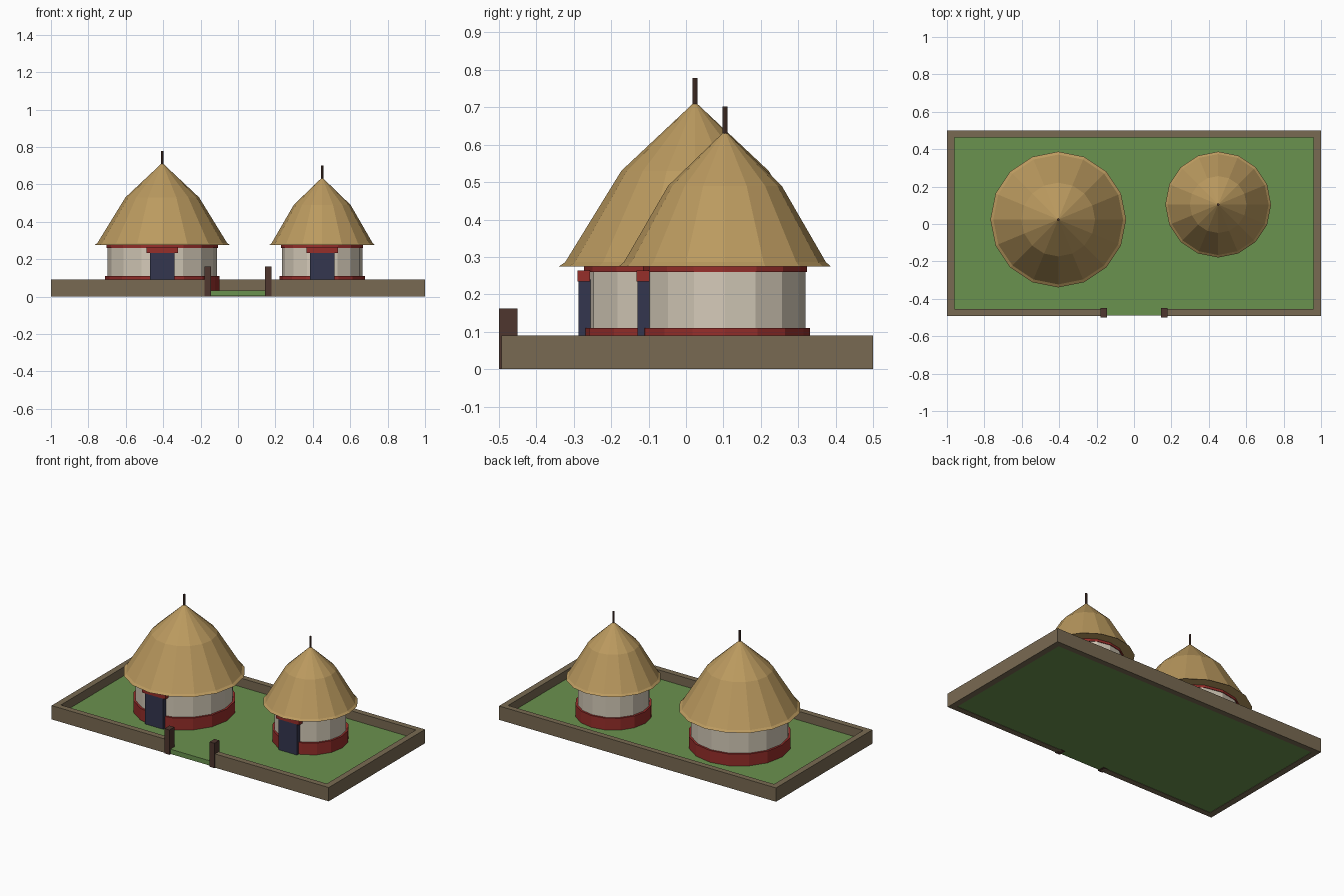
import bpy, bmesh, math

if "Cube" in bpy.data.objects:
    bpy.data.objects.remove(bpy.data.objects["Cube"])


def srgb(r, g, b):
    def f(c):
        c /= 255
        return c / 12.92 if c <= 0.04045 else ((c + 0.055) / 1.055) ** 2.4
    return (f(r), f(g), f(b), 1)


def material(name, *rgb):
    m = bpy.data.materials.new(name)
    m.diffuse_color = srgb(*rgb)
    m.use_nodes = True
    m.node_tree.nodes["Principled BSDF"].inputs["Base Color"].default_value = m.diffuse_color
    return m


THATCH = material("thatch", 187, 154, 95)
PLASTER = material("plaster", 212, 202, 184)
RED = material("red_paint", 150, 46, 42)
DOOR = material("dark_blue", 52, 54, 78)
EARTH = material("earth_wall", 121, 106, 82)
GRASS = material("grass", 106, 146, 78)
WOOD = material("dark_wood", 78, 54, 46)


def finish(name, bm, mat):
    bmesh.ops.recalc_face_normals(bm, faces=bm.faces[:])
    me = bpy.data.meshes.new(name)
    bm.to_mesh(me)
    bm.free()
    me.materials.append(mat)
    ob = bpy.data.objects.new(name, me)
    bpy.context.collection.objects.link(ob)
    return ob


def box(name, x, y, z, mat):
    """Box from (min, max) pairs."""
    bm = bmesh.new()
    bmesh.ops.create_cube(bm, size=1)
    for v in bm.verts:
        v.co = [p[0] + (c + 0.5) * (p[1] - p[0]) for p, c in zip((x, y, z), v.co)]
    return finish(name, bm, mat)


def lathe(name, cx, cy, profile, mat, sides=16):
    """Closed faceted solid from (radius, z) rings; a zero radius is a tip."""
    bm = bmesh.new()
    rings = []
    for r, z in profile:
        n = 1 if r == 0 else sides
        rings.append([bm.verts.new((cx + r * math.cos(2 * math.pi * i / sides),
                                    cy + r * math.sin(2 * math.pi * i / sides), z))
                      for i in range(n)])
    for a, b in zip(rings, rings[1:]):
        for i in range(sides):
            j = (i + 1) % sides
            if len(b) == 1:
                bm.faces.new((a[i], a[j], b[0]))
            else:
                bm.faces.new((a[i], a[j], b[j], b[i]))
    for ring in (rings[0], rings[-1]):
        if len(ring) > 1:
            bm.faces.new(ring)
    return finish(name, bm, mat)


FLOOR = 0.033

# Yard and boundary walls
box("grass_yard", (-0.97, 0.97), (-0.49, 0.48), (0.002, FLOOR), GRASS)
box("back_wall", (-0.96, 0.96), (0.463, 0.5), (0, 0.09), EARTH)
for side, s in (("left", -1), ("right", 1)):
    box(side + "_wall", sorted((s * 0.96, s)), (-0.493, 0.5), (0, 0.09), EARTH)
    box(side + "_front_wall", sorted((s * 0.16, s * 0.96)), (-0.493, -0.455), (0, 0.09), EARTH)
    box(side + "_gate_post", sorted((s * 0.145, s * 0.18)), (-0.5, -0.45), (0, 0.162), WOOD)


def hut(tag, cx, cy, r, base_r, roof, pole_top):
    lathe(tag + "_wall", cx, cy, [(r, FLOOR), (r, 0.278)], PLASTER)
    lathe(tag + "_base_band", cx, cy, [(base_r, FLOOR), (base_r, 0.11)], RED)
    lathe(tag + "_top_band", cx, cy, [(r + 0.004, 0.26), (r + 0.004, 0.279)], RED)
    lathe(tag + "_thatched_roof", cx, cy, roof, THATCH)
    peak = roof[-1][1]
    lathe(tag + "_roof_pole", cx, cy, [(0.007, peak - 0.02), (0.007, pole_top)], WOOD, 8)
    # Door and lintel stand slightly proud of the wall
    front = cy - r
    box(tag + "_door", (cx - 0.066, cx + 0.066), (front - 0.018, front + 0.02), (FLOOR, 0.24), DOOR)
    box(tag + "_lintel", (cx - 0.084, cx + 0.084), (front - 0.021, front + 0.013), (0.234, 0.264), RED)


hut("large_hut", -0.405, 0.024, 0.293, 0.306,
    [(0.363, 0.275), (0.347, 0.286), (0.197, 0.53), (0, 0.715)], 0.778)
hut("small_hut", 0.45, 0.104, 0.215, 0.228,
    [(0.283, 0.275), (0.27, 0.286), (0.152, 0.49), (0, 0.637)], 0.702)
